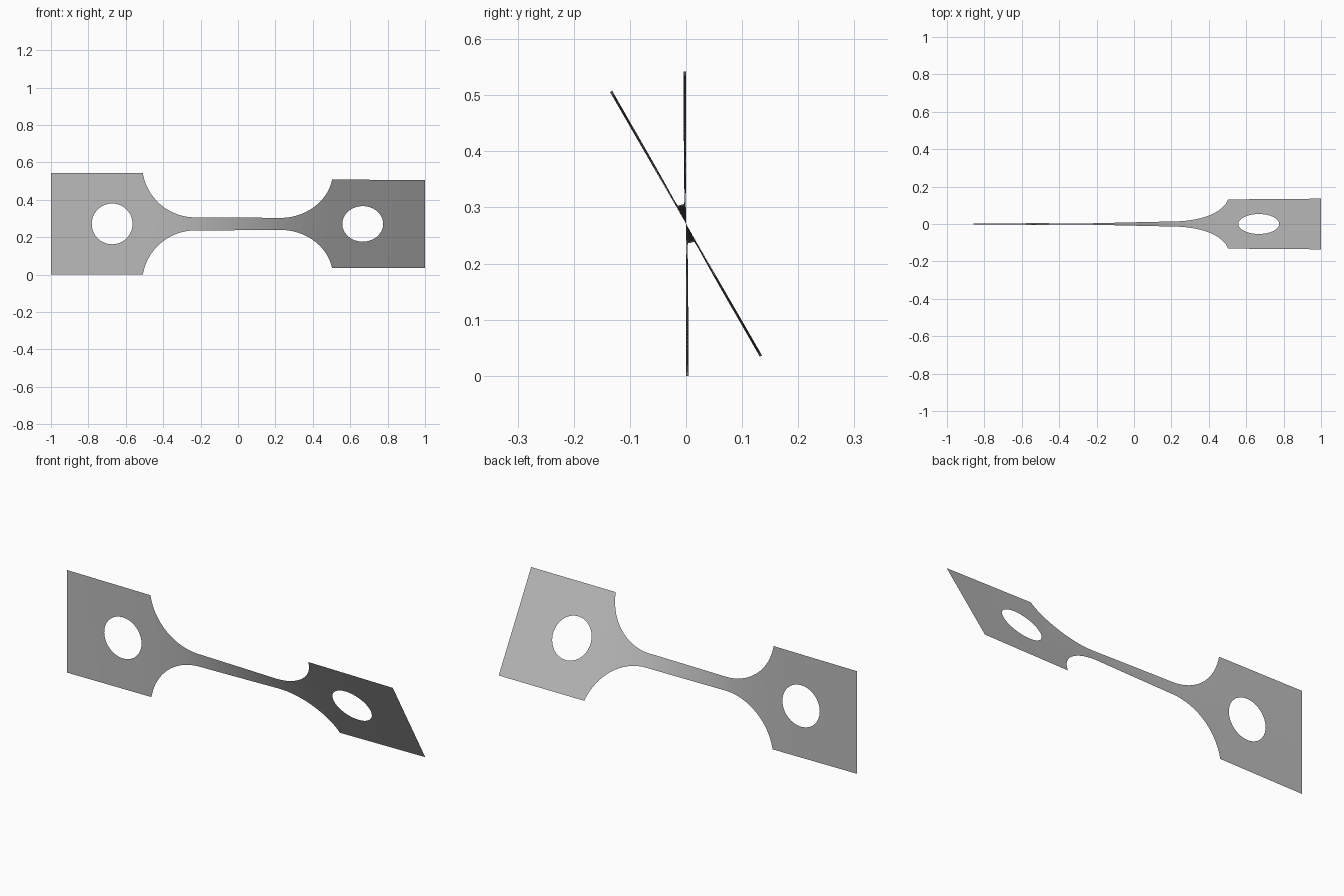
import bpy
import bmesh
from math import sin, cos, asin, sqrt, pi, radians

cube = bpy.data.objects.get("Cube")
if cube:
    bpy.data.objects.remove(cube, do_unlink=True)

MID_Z = 0.271            # height of the long axis
GRIP_H, NECK_H = 0.271, 0.035
FILLET_R, FILLET_X = 0.284, 0.226
HOLE_X, HOLE_R = 0.67, 0.109
SHIFT = -0.003
TWIST = [(-1, 0), (-0.5, 1.0), (-0.3, 3.5), (0.3, 26.5), (0.5, 29.0), (1, 30)]


def twist(x):
    """Twist angle along the strip, mostly taken up by the slim neck."""
    for (x0, a0), (x1, a1) in zip(TWIST, TWIST[1:]):
        if x <= x1:
            return radians(a0 + (a1 - a0) * (x - x0) / (x1 - x0))
    return radians(TWIST[-1][1])


def half_outline():
    """Stations (x, half height, half hole opening) from the centre outward."""
    cols = [(FILLET_X * i / 12, NECK_H, 0) for i in range(12)]
    end = asin((GRIP_H - NECK_H) and sqrt(1 - (1 - (GRIP_H - NECK_H) / FILLET_R) ** 2))
    for i in range(33):                                   # fillet arc
        a = end * i / 32
        cols.append((FILLET_X + FILLET_R * sin(a),
                     NECK_H + FILLET_R * (1 - cos(a)), 0))
    for i in range(33):                                   # round hole
        a = pi * i / 32
        opening = HOLE_R * sin(a) if 0 < i < 32 else 0
        cols.append((HOLE_X - HOLE_R * cos(a), GRIP_H, opening))
    cols += [(0.89, GRIP_H, 0), (1 - SHIFT, GRIP_H, 0)]
    return cols


# Mirror the half outline, then twist it about the long axis
right = half_outline()
stations = [(-x, h, c) for x, h, c in reversed(right[1:])] + right

bm = bmesh.new()


def place(x, v):
    x = max(-1, min(1, x + SHIFT))
    a = twist(x)
    return bm.verts.new((x, -v * sin(a), MID_Z + v * cos(a)))


columns = [[place(x, v) for v in (-h, -c, c, h)] for x, h, c in stations]
for a, b in zip(columns, columns[1:]):
    for k in (0, 2):                                      # below and above the axis
        bm.faces.new((a[k], b[k], b[k + 1], a[k + 1]))
bmesh.ops.remove_doubles(bm, verts=bm.verts, dist=1e-5)

for f in bm.faces:
    f.smooth = True
mesh = bpy.data.meshes.new("twisted_test_strip")
bm.to_mesh(mesh)
bm.free()
strip = bpy.data.objects.new("twisted_test_strip", mesh)
bpy.context.collection.objects.link(strip)

# Plain grey sheet
mat = bpy.data.materials.new("light_grey")
mat.use_nodes = True
grey = (0.5, 0.5, 0.5, 1)
mat.diffuse_color = grey
mat.node_tree.nodes["Principled BSDF"].inputs["Base Color"].default_value = grey
mesh.materials.append(mat)
